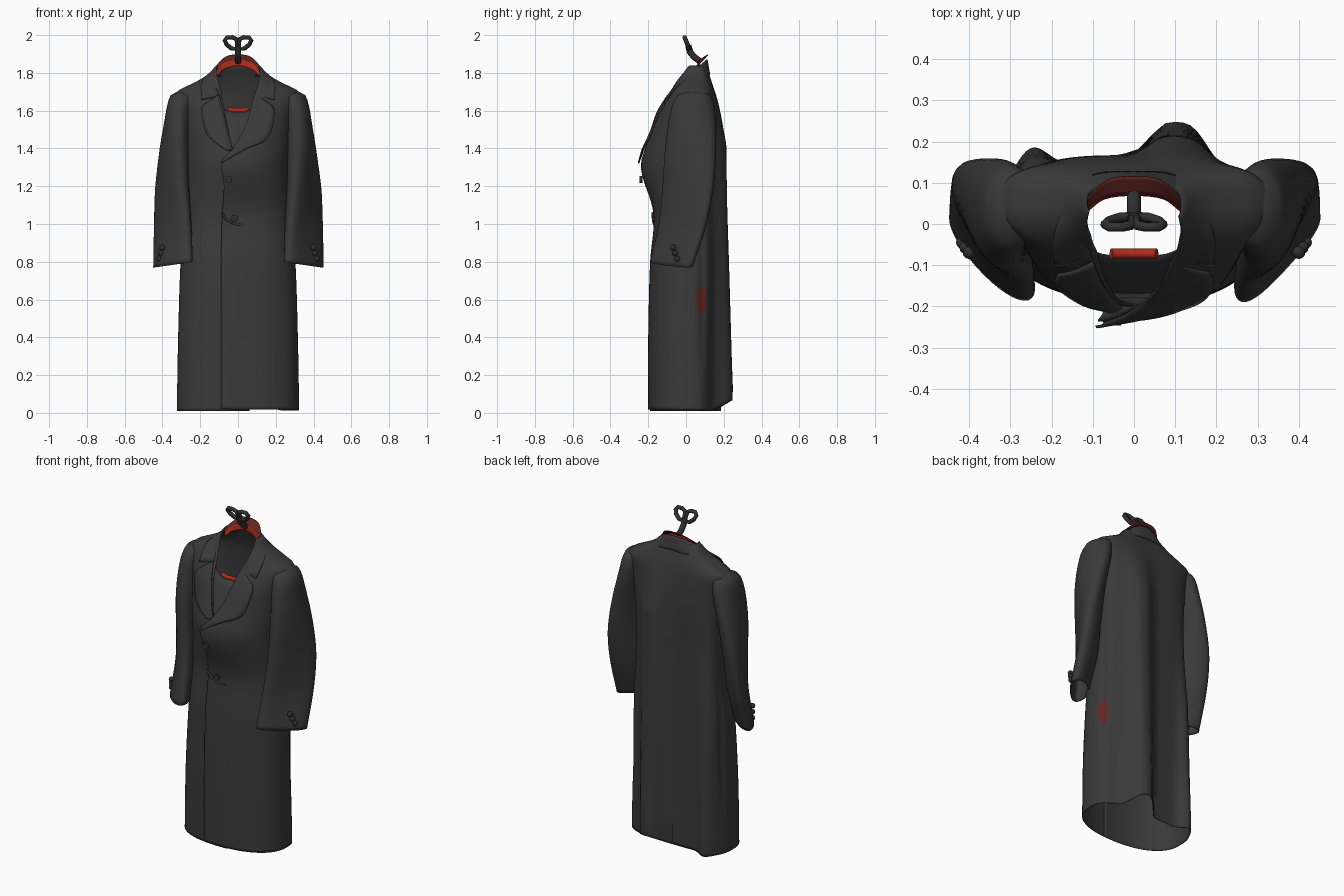
import bpy, math
from mathutils import Vector

if "Cube" in bpy.data.objects:
    bpy.data.objects.remove(bpy.data.objects["Cube"])


def material(name, rgb):
    m = bpy.data.materials.new(name)
    m.diffuse_color = (*rgb, 1)
    m.use_nodes = True
    m.node_tree.nodes["Principled BSDF"].inputs["Base Color"].default_value = m.diffuse_color
    return m


CLOTH = material("charcoal cloth", (0.042, 0.042, 0.042))
RED = material("red lining", (0.42, 0.025, 0.012))
DEEP = material("deep red lining", (0.12, 0.018, 0.015))
DARK = material("dark buttons", (0.03, 0.03, 0.03))


def interp(rows, t):
    """Smooth interpolation of keyed rows (first value is the key)."""
    i = 0
    while i < len(rows) - 2 and t > rows[i + 1][0]:
        i += 1
    a, b = rows[i], rows[i + 1]
    p, n = rows[max(i - 1, 0)], rows[min(i + 2, len(rows) - 1)]
    h = b[0] - a[0]
    s = min(max((t - a[0]) / h, 0), 1)
    out = []
    for k in range(1, len(a)):
        ma = (b[k] - p[k]) / (b[0] - p[0]) * h
        mb = (n[k] - a[k]) / (n[0] - a[0]) * h
        out.append((2*s**3 - 3*s*s + 1) * a[k] + (s**3 - 2*s*s + s) * ma
                   + (3*s*s - 2*s**3) * b[k] + (s**3 - s*s) * mb)
    return out


def finish(ob, angle=40):
    bpy.ops.object.select_all(action='DESELECT')
    ob.select_set(True)
    bpy.context.view_layer.objects.active = ob
    bpy.ops.object.shade_smooth_by_angle(angle=math.radians(angle))


def loft(name, rings, mats, closed=False, cap=False, thick=0.004, rule=None):
    n = len(rings[0])
    verts = [p for r in rings for p in r]
    faces = []
    for r in range(len(rings) - 1):
        for i in range(n if closed else n - 1):
            j = (i + 1) % n
            faces.append((r*n + i, r*n + j, (r+1)*n + j, (r+1)*n + i))
    if cap:
        faces.append(tuple((len(rings) - 1) * n + i for i in range(n)))
    me = bpy.data.meshes.new(name)
    me.from_pydata(verts, [], faces)
    for m in mats:
        me.materials.append(m)
    if rule:
        for f in me.polygons:
            f.material_index = rule(f.center)
    ob = bpy.data.objects.new(name, me)
    bpy.context.collection.objects.link(ob)
    finish(ob)
    mod = ob.modifiers.new("thickness", 'SOLIDIFY')
    mod.thickness = thick
    mod.offset = -1
    return ob


def strip(name, inner, outer, mat, thick=0.006, puff=0.0, sub=4, across=5):
    """Cloth strip spanning two edge curves, slightly rolled outwards."""
    ki = [(k, *p) for k, p in enumerate(inner)]
    ko = [(k, *p) for k, p in enumerate(outer)]
    rings = []
    for a in range(across + 1):
        s = a / across
        ring = []
        for k in range((len(inner) - 1) * sub + 1):
            p = Vector(interp(ki, k / sub)).lerp(Vector(interp(ko, k / sub)), s)
            p.y -= puff * math.sin(math.pi * s)
            ring.append(p)
        rings.append(ring)
    return loft(name, rings, [mat], thick=thick)


def tube(name, pts, radius, mat, cyclic=False):
    cu = bpy.data.curves.new(name, 'CURVE')
    cu.dimensions = '3D'
    cu.bevel_depth = radius
    cu.bevel_resolution = 2
    cu.use_fill_caps = True
    sp = cu.splines.new('POLY')
    sp.points.add(len(pts) - 1)
    for q, p in zip(sp.points, pts):
        q.co = (*p, 1)
    sp.use_cyclic_u = cyclic
    cu.materials.append(mat)
    ob = bpy.data.objects.new(name, cu)
    bpy.context.collection.objects.link(ob)
    bpy.ops.object.select_all(action='DESELECT')
    ob.select_set(True)
    bpy.context.view_layer.objects.active = ob
    bpy.ops.object.convert(target='MESH')
    finish(bpy.context.object, 60)


def bell(x, mid, width, power=2):
    return math.exp(-abs((x - mid) / width) ** power)


# Coat body: z, half width, front y, side y, back y, right edge x, left edge x
BODY = [(0.01, .324, -.19, .00, .148, -.09, .06), (0.4, .317, -.188, .00, .152, -.09, .06),
        (0.8, .304, -.178, .02, .156, -.09, .06), (1.03, .284, -.158, .02, .158, -.085, .06),
        (1.2, .276, -.182, .025, .161, -.075, .05), (1.32, .276, -.2, .03, .164, -.085, .03),
        (1.4, .28, -.19, .03, .166, -.03, -.03), (1.5, .287, -.172, .035, .167, .03, -.05),
        (1.6, .298, -.14, .04, .163, .065, -.07), (1.68, .322, -.09, .05, .155, .085, -.085),
        (1.705, .318, -.072, .05, .15, .095, -.09), (1.735, .26, -.055, .05, .142, .105, -.1),
        (1.765, .20, -.04, .05, .132, .11, -.105), (1.80, .152, -.02, .05, .118, .115, -.115),
        (1.84, .116, .0, .05, .098, .11, -.11)]
FRONT, BACK = 0.88, 0.62
rings = []
for r in range(100):
    z = 0.01 + 1.83 * r / 99
    hw, yf, yc, yb, xr, xl = interp(BODY, z)

    def edge(x):
        return math.asin(math.copysign(min(abs(x) / hw, .999) ** (1 / FRONT), x))
    t0, t1 = -math.pi/2 + edge(xr), 1.5*math.pi + edge(xl)
    high = min(max((1.72 - z) / .3, 0), 1)
    low = min(max((1.5 - z) / 1.4, 0), 1)
    hem = max(0, 1 - z / .3)
    ring = []
    for i in range(129):
        u = i / 128
        t = t0 + (t1 - t0) * u
        c, s = math.cos(t), math.sin(t)
        p = BACK if s > 0 else FRONT
        x = hw * math.copysign(abs(c) ** p, c)
        y = yc + ((yb - yc) if s > 0 else (yc - yf)) * math.copysign(abs(s) ** p, s)
        # overlapping front panel, flared at the chest
        y -= (.014 + .032 * bell(z, 1.28, .13)) * max(0, 1 - u / .24)
        fold = 0
        if s > 0:                                # hanging back folds
            fold = bell(x, .104, .082, 3)
            y += fold * high * (.045 + .055 * low) + .06 * low * bell(x, -.25, .055)
        x -= .012 * math.copysign(bell(y, .085, .02) * bell(z, .65, .3), c) * (abs(c) > .8)
        ring.append((x, y, z + (.06 * fold + .01 * max(0, 1 - u / .5)) * hem))
    rings.append(ring)


def side_slit(c):
    return int(c.x > .2 and ((c.y - .085) / .026) ** 2 + ((c.z - .6) / .07) ** 2 < 1)


loft("coat_body", rings, [CLOTH, DEEP], rule=side_slit)

# Sleeves: z, centre x, centre y, long radius, short radius, turn in degrees, hollow bend
SLEEVE = [(.785, .343, -.072, .144, .054, 48, .009), (1.0, .344, -.012, .15, .06, 55, .012),
          (1.2, .348, .015, .148, .066, 63, .01), (1.4, .337, .025, .138, .072, 75, .004),
          (1.58, .314, .035, .12, .07, 88, 0), (1.66, .30, .04, .10, .066, 90, 0),
          (1.69, .289, .045, .075, .06, 90, 0), (1.705, .275, .05, .04, .04, 90, 0)]
for side, sx in (("right", 1), ("left", -1)):
    rings = []
    for r in range(40):
        z = .785 + (1.705 - .785) * r / 39
        cx, cy, a, b, ang, bend = interp(SLEEVE, z)
        ang = math.radians(ang)
        ring = []
        for i in range(36):
            t = 2 * math.pi * i / 36
            u = a * math.cos(t)
            v = b * math.sin(t) + bend * (1 - 2 * math.cos(t) ** 2) * (1 if sx > 0 else .3)
            x = cx + u * math.cos(ang) - v * math.sin(ang)
            y = cy + u * math.sin(ang) + v * math.cos(ang)
            tilt = .14 * (cx - x) * max(0, 1 - (z - .785) / .2)
            ring.append((sx * x, y, z + tilt))
        rings.append(ring[::sx])
    loft(side + "_sleeve", rings, [CLOTH], closed=True, cap=True)
    # Cuff buttons on the outer face
    for k in range(3):
        bpy.ops.mesh.primitive_uv_sphere_add(segments=12, ring_count=8, radius=.016,
            location=(sx * (.416 - .008 * k), -.045 - .012 * k, .815 + .03 * k))
        ob = bpy.context.object
        ob.name = side + "_cuff_button"
        ob.data.materials.append(DARK)
        finish(ob, 60)


def both(h, mid):
    return [(-x, y, z) for x, y, z in h[::-1]] + [mid] + h


# Turned-down collar over the neck
half_in = [(.066, .1, 1.862), (.12, .055, 1.828), (.128, .0, 1.785), (.10, -.09, 1.68)]
half_out = [(.1, .12, 1.785), (.162, .06, 1.785), (.196, -.035, 1.742), (.192, -.105, 1.66)]
strip("collar", both(half_in, (0, .114, 1.872)), both(half_out, (0, .128, 1.79)), CLOTH)

# Red band inside the collar: bright stand, deeper red turned-out top
band_low = [(.07, .06, 1.82), (.112, .03, 1.785)]
band_mid = [(.072, .064, 1.852), (.116, .036, 1.808)]
band_top = [(.068, .104, 1.885), (.124, .05, 1.83)]
strip("collar_stand", both(band_low, (0, .068, 1.838)), both(band_mid, (0, .072, 1.87)), RED, thick=.004)
strip("collar_lining", both(band_mid, (0, .072, 1.87)), both(band_top, (0, .114, 1.898)), DEEP, thick=.004)

# Lapels
strip("right_lapel",
      [(.10, -.09, 1.685), (.07, -.142, 1.6), (.03, -.185, 1.5), (-.02, -.222, 1.41), (-.075, -.24, 1.35)],
      [(.185, -.12, 1.625), (.194, -.15, 1.575), (.158, -.195, 1.455), (.04, -.23, 1.395), (-.092, -.252, 1.32)],
      CLOTH, puff=.006)
strip("left_lapel",
      [(-.10, -.09, 1.685), (-.078, -.14, 1.6), (-.055, -.175, 1.5), (-.04, -.19, 1.44), (-.03, -.2, 1.39)],
      [(-.185, -.12, 1.625), (-.193, -.14, 1.585), (-.17, -.165, 1.485), (-.12, -.195, 1.43), (-.06, -.21, 1.39)],
      CLOTH, puff=.006)

# Inner front panel with a red top edge
strip("inner_panel", [(-.11, -.06, 1.65), (-.06, -.075, 1.6), (.06, -.075, 1.6), (.11, -.06, 1.65)],
      [(-.1, -.165, 1.36), (-.03, -.175, 1.36), (.03, -.175, 1.36), (.1, -.165, 1.36)], CLOTH, thick=.004)
tube("inner_red_trim", [(-.055, -.072, 1.61), (-.03, -.072, 1.601), (.03, -.072, 1.601), (.055, -.072, 1.61)],
     .013, RED)

# Front buttons
for x, y, z in ((-.05, -.238, 1.235), (-.02, -.172, 1.03)):
    bpy.ops.mesh.primitive_cylinder_add(vertices=20, radius=.019, depth=.016,
                                        location=(x, y, z), rotation=(math.pi/2, 0, 0))
    bpy.context.object.name = "front_button"
    bpy.context.object.data.materials.append(DARK)
    finish(bpy.context.object)
tube("front_flap_edge", [(-.085, -.178, 1.06), (-.065, -.175, 1.025), (-.02, -.17, 1.0), (.03, -.166, .995)],
     .006, CLOTH)

# Hanging hook: stem and two loops leaning forward
tube("hook_stem", [(0, .075, 1.86), (0, .042, 1.885), (0, .022, 1.91), (0, .012, 1.945)], .017, DARK)
for s in (-1, 1):
    loop = [(.005, 1.925), (.035, 1.93), (.06, 1.95), (.07, 1.972), (.058, 1.988), (.03, 1.988), (.008, 1.978)]
    tube("hook_loop", [(s * x, .02 - (z - 1.92) * .4, z) for x, z in loop], .012, DARK, cyclic=True)
